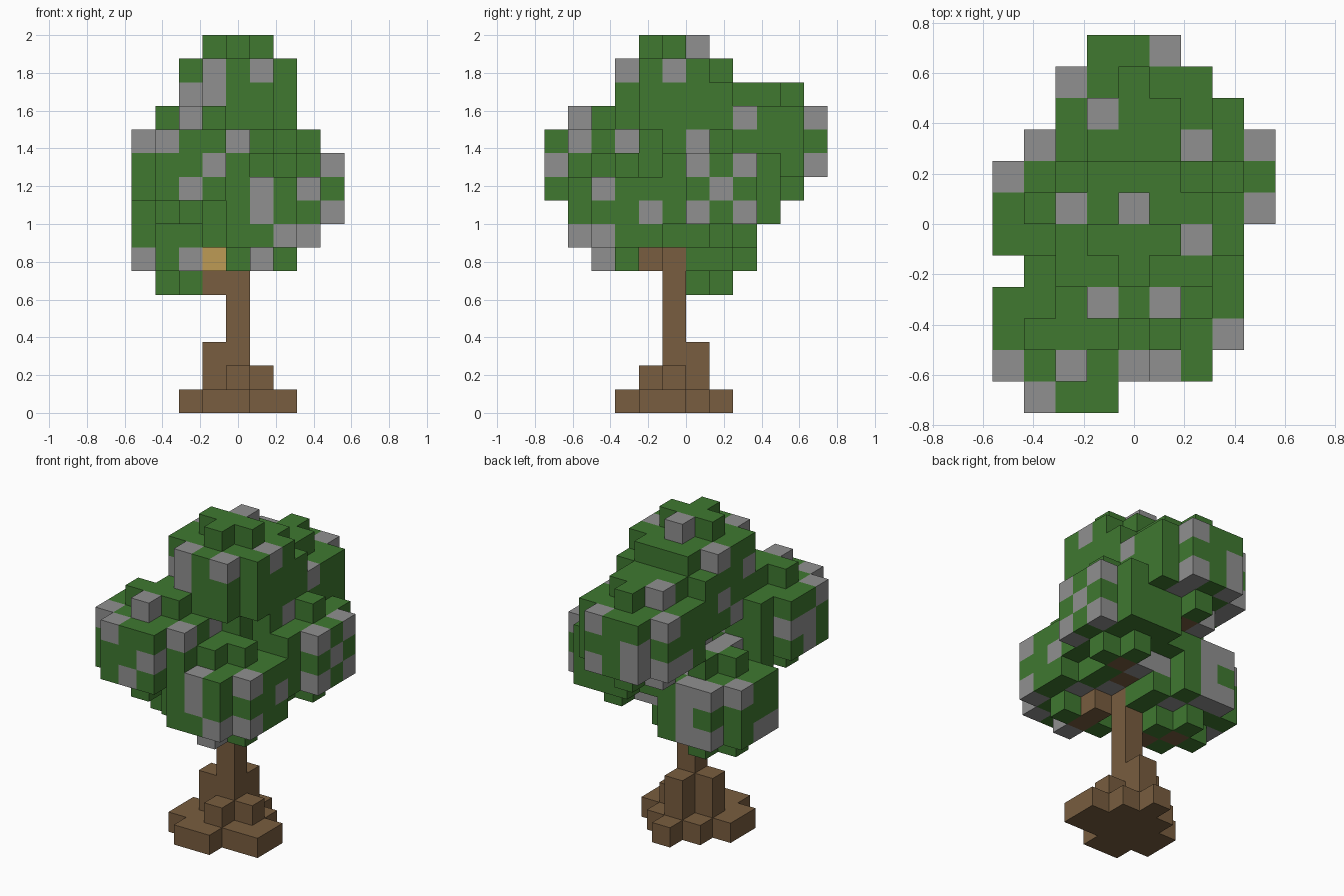
import bpy
import bmesh
import random
from math import floor
from mathutils import Vector

random.seed(4)
if "Cube" in bpy.data.objects:
    bpy.data.objects.remove(bpy.data.objects["Cube"], do_unlink=True)

BLOCK = 0.125
TRUNK_X, TRUNK_Y = 4, 5
AXES = [Vector(row) for row in ((1, 0, 0), (0, 1, 0), (0, 0, 1))]


def make_material(name, colour):
    mat = bpy.data.materials.new(name)
    mat.use_nodes = True
    mat.diffuse_color = (*colour, 1)
    shader = mat.node_tree.nodes["Principled BSDF"]
    shader.inputs["Base Color"].default_value = mat.diffuse_color
    return mat


green = make_material("leaf green", (0.05, 0.19, 0.03))
grey = make_material("blossom grey", (0.28, 0.28, 0.28))
bark = make_material("bark brown", (0.19, 0.11, 0.05))
cut_wood = make_material("cut wood tan", (0.51, 0.33, 0.09))


def build_blocks(name, cells, occupied, materials, pick):
    """Join the blocks of one part, leaving out faces that touch another block."""
    bm = bmesh.new()
    for cell in sorted(cells):
        middle = Vector(cell) + AXES[2] / 2 - Vector((TRUNK_X, TRUNK_Y + 0.5, 0))
        for axis in range(3):
            for sign in (-1, 1):
                normal = AXES[axis] * sign
                if tuple(int(c + n) for c, n in zip(cell, normal)) in occupied:
                    continue
                u = AXES[axis - 2] / 2
                v = AXES[axis - 1] / 2 * sign
                centre = middle + normal / 2
                corners = (centre - u - v, centre + u - v, centre + u + v, centre - u + v)
                face = bm.faces.new([bm.verts.new(p * BLOCK) for p in corners])
                face.material_index = pick(cell, axis)
    bmesh.ops.remove_doubles(bm, verts=bm.verts, dist=BLOCK / 100)
    mesh = bpy.data.meshes.new(name)
    bm.to_mesh(mesh)
    bm.free()
    for mat in materials:
        mesh.materials.append(mat)
    bpy.context.collection.objects.link(bpy.data.objects.new(name, mesh))


def leaf_ball(centre):
    """Five round layers: small crosses at top and bottom, wide discs between."""
    cells = set()
    reach = range(-2, 3)
    for dz in reach:
        radius = 2 if abs(dz) == 2 else 3
        for dx in reach:
            for dy in reach:
                if (abs(dx) + 0.5) ** 2 + (abs(dy) + 0.5) ** 2 <= radius ** 2:
                    cells.add((centre[0] + dx, centre[1] + dy, centre[2] + dz))
    return cells


def limb(height, centre):
    """Blocks along a line from the trunk to the bottom of a leaf ball."""
    start = Vector((TRUNK_X, TRUNK_Y, height))
    run = Vector(centre) - 2 * AXES[2] - start
    steps = int(max(abs(d) for d in run))
    nudge = Vector((0.51, 0.41, 0.51))
    return {tuple(floor(c) for c in start + run * i / steps + nudge)
            for i in range(1, steps + 1)}


# Each leaf ball: its centre block and the height where its branch leaves the trunk
balls = {
    "crown": ((4, 5, 13), 10),
    "upper": ((4, 6, 12), 10),
    "front_right": ((2, 2, 10), 5),
    "back": ((4, 9, 11), 7),
    "left": ((6, 7, 9), 6),
    "front_left": ((5, 3, 8), 5),
    "low": ((2, 6, 7), 4),
}

# Grey blocks on the left, front and top, crown first and then downwards
blossoms = {
    (4, 6, 15), (3, 3, 14), (5, 3, 14), (6, 5, 14), (2, 6, 14), (2, 4, 13), (3, 3, 13),
    (6, 8, 12), (5, 11, 12), (5, 11, 10), (2, 10, 12), (3, 9, 13),
    (2, 1, 12), (0, 1, 11), (1, 0, 11), (4, 1, 11), (3, 0, 10), (2, 0, 9), (4, 3, 11),
    (8, 6, 10), (8, 6, 8), (8, 8, 10), (8, 7, 9), (8, 8, 8), (6, 6, 11),
    (5, 1, 9), (7, 2, 9), (5, 1, 8), (6, 1, 7), (7, 2, 7), (5, 2, 6), (7, 4, 8),
    (0, 5, 6), (2, 4, 6), (1, 8, 8), (0, 7, 8),
}

# Trunk and stepped roots
trunk = {(TRUNK_X, TRUNK_Y, z) for z in range(11)}
root_rows = {3: "34", 4: "23456", 5: "23456", 6: "345", 7: "4"}
roots = {(int(x), y, 0) for y, row in root_rows.items() for x in row}
roots |= {(4, 4, 1), (5, 5, 1)}
roots |= {(x, y, z) for x, y in ((3, 5), (4, 6)) for z in (1, 2)}
roots -= trunk

branches = {name: limb(height, centre) for name, (centre, height) in balls.items()}
taken = trunk.union(roots, *branches.values())

# Leaves fill the space around the wood
leaves = {}
for name, (centre, _) in balls.items():
    leaves[name] = leaf_ball(centre) - taken
    taken |= leaves[name]

# Scatter more grey blocks over the right, back and underside
settled = set()
for axis, sign in ((0, 1), (1, -1), (2, 1)):
    last = {}
    for cell in sorted(taken, key=lambda c: c[axis] * sign):
        last[cell[:axis] + cell[axis + 1:]] = cell
    settled |= set(last.values())
blossoms |= {c for c in sorted(taken - settled) if random.random() < 0.28}

for name, cells in leaves.items():
    build_blocks(name + "_leaves", cells, taken, [green, grey],
                 lambda cell, axis: int(cell in blossoms))

# The front right branch shows its cut end
for name, cells in branches.items():
    build_blocks(name + "_branch", cells, taken, [bark, cut_wood],
                 lambda cell, axis: int(name == "front_right" and axis == 1))
for name, cells in (("trunk", trunk), ("roots", roots)):
    build_blocks(name, cells, taken, [bark], lambda cell, axis: 0)
